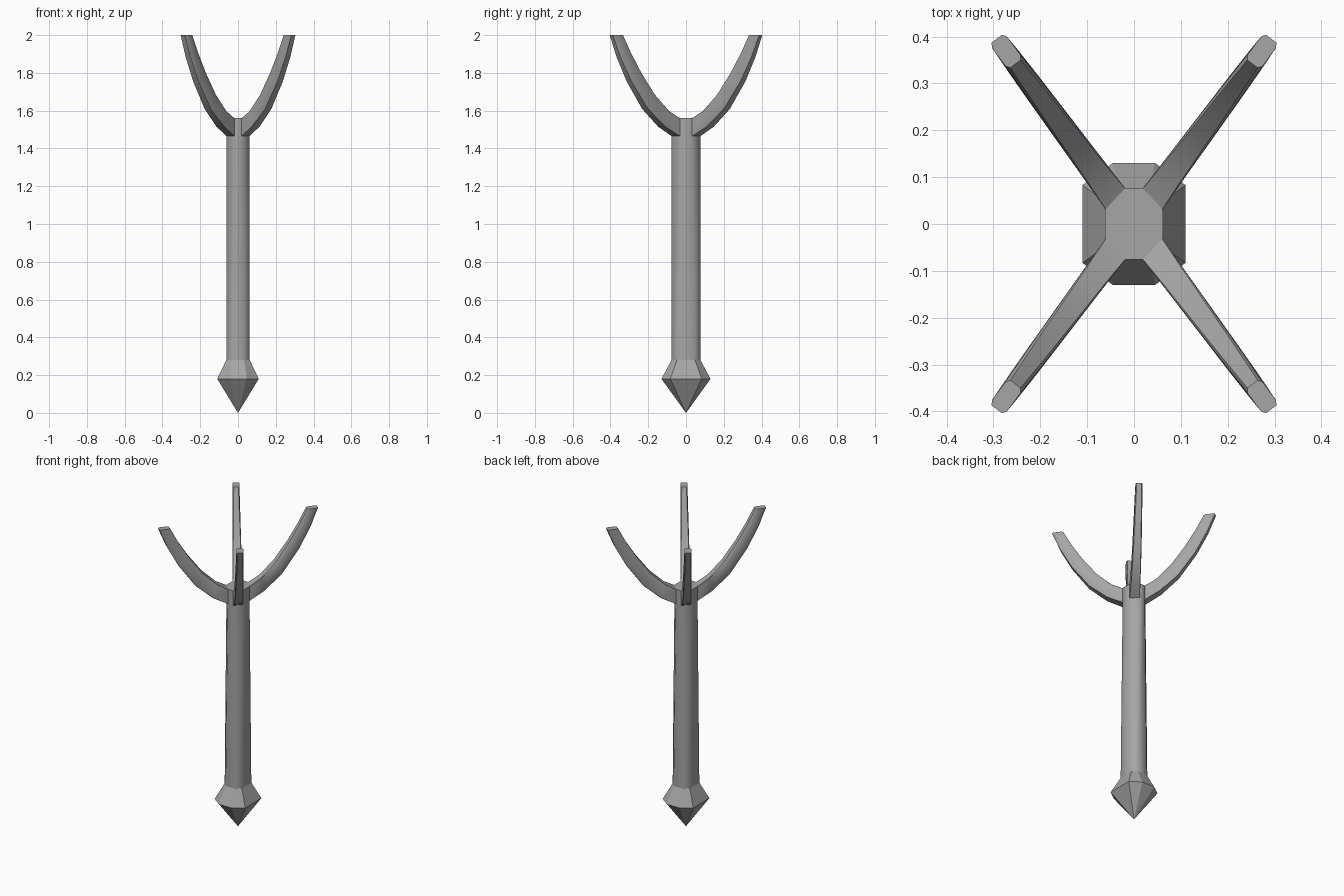
import bpy
import bmesh
from mathutils import Vector
from math import radians

cube = bpy.data.objects.get("Cube")
if cube:
    bpy.data.objects.remove(cube, do_unlink=True)

GREY = (0.38, 0.38, 0.38, 1)
mat = bpy.data.materials.new("plain grey")
mat.use_nodes = True
mat.diffuse_color = GREY
mat.node_tree.nodes["Principled BSDF"].inputs["Base Color"].default_value = GREY


def loft(name, rings, smooth_angle=None):
    """Skin a list of equal-sized rings and cap both ends."""
    bm = bmesh.new()
    loops = [[bm.verts.new(p) for p in ring] for ring in rings]
    for a, b in zip(loops, loops[1:]):
        for i in range(len(a)):
            j = (i + 1) % len(a)
            bm.faces.new((a[i], a[j], b[j], b[i]))
    bm.faces.new(loops[0])
    bm.faces.new(loops[-1])
    bmesh.ops.remove_doubles(bm, verts=bm.verts, dist=1e-5)
    bmesh.ops.recalc_face_normals(bm, faces=bm.faces)
    mesh = bpy.data.meshes.new(name)
    bm.to_mesh(mesh)
    bm.free()
    mesh.materials.append(mat)
    obj = bpy.data.objects.new(name, mesh)
    bpy.context.collection.objects.link(obj)
    if smooth_angle:
        bpy.ops.object.select_all(action='DESELECT')
        obj.select_set(True)
        bpy.context.view_layer.objects.active = obj
        bpy.ops.object.shade_smooth_by_angle(angle=radians(smooth_angle))
    return obj


def octagon(hx, hy, fx, fy, z):
    """Rectangle hx by hy with corners cut to flats fx (front) and fy (side)."""
    return [(hx, -fy, z), (hx, fy, z), (fx, hy, z), (-fx, hy, z),
            (-hx, fy, z), (-hx, -fy, z), (-fx, -hy, z), (fx, -hy, z)]


# Shaft, its corners cut wider towards the hub
base = octagon(0.062, 0.076, 0.034, 0.048, 0.28)
loft("shaft", [base,
               octagon(0.062, 0.076, 0.02, 0.03, 1.465),
               octagon(0.062, 0.076, 0.02, 0.03, 1.56)], 60)

# Faceted pommel ending in a point
belly = octagon(0.11, 0.13, 0.045, 0.083, 0.18)
pommel = bmesh.new()
top = [pommel.verts.new(p) for p in base]
mid = [pommel.verts.new(p) for p in belly]
apex = pommel.verts.new((0, 0, 0))
for i in range(8):
    j = (i + 1) % 8
    pommel.faces.new((top[i], top[j], mid[j], mid[i]))
    pommel.faces.new((mid[i], mid[j], apex))
pommel.faces.new(top)
bmesh.ops.recalc_face_normals(pommel, faces=pommel.faces)
mesh = bpy.data.meshes.new("pommel")
pommel.to_mesh(mesh)
pommel.free()
mesh.materials.append(mat)
bpy.context.collection.objects.link(bpy.data.objects.new("pommel", mesh))

# Arm profile as (radius, height) on the outer and inner curves
OUTER = [(0.067, 1.465), (0.16, 1.515), (0.27, 1.61), (0.375, 1.755), (0.445, 1.885), (0.492, 2.0)]
INNER = [(0.067, 1.56), (0.135, 1.598), (0.225, 1.685), (0.31, 1.80), (0.375, 1.905), (0.425, 2.0)]
OUT_DIR = Vector((0.595, 0.804, 0))
SIDE_ROOT = Vector((0.021, -0.0225, 0))
SIDE_TIP = Vector((0.016, -0.012, 0))


def arm_ring(step, sx, sy):
    """Chamfered rectangle that narrows from the hub to the tip."""
    t = step / (len(OUTER) - 1)
    (ro, zo), (ri, zi) = OUTER[step], INNER[step]
    outer = OUT_DIR * ro + Vector((0, 0, zo))
    inner = OUT_DIR * ri + Vector((0, 0, zi))
    side = SIDE_ROOT.lerp(SIDE_TIP, t)
    cut_side = 1 - 0.02 - 0.3 * t
    cut_depth = 0.005 + 0.13 * t
    a, b = outer.lerp(inner, cut_depth), inner.lerp(outer, cut_depth)
    ring = [outer + side * cut_side, a + side, b + side, inner + side * cut_side,
            inner - side * cut_side, b - side, a - side, outer - side * cut_side]
    return [(p.x * sx, p.y * sy, p.z) for p in ring]


# Four curved arms
for sx, side_name in ((1, "left"), (-1, "right")):
    for sy, end_name in ((-1, "front"), (1, "back")):
        loft(f"{end_name}_{side_name}_arm",
             [arm_ring(i, sx, sy) for i in range(len(OUTER))], 40)
